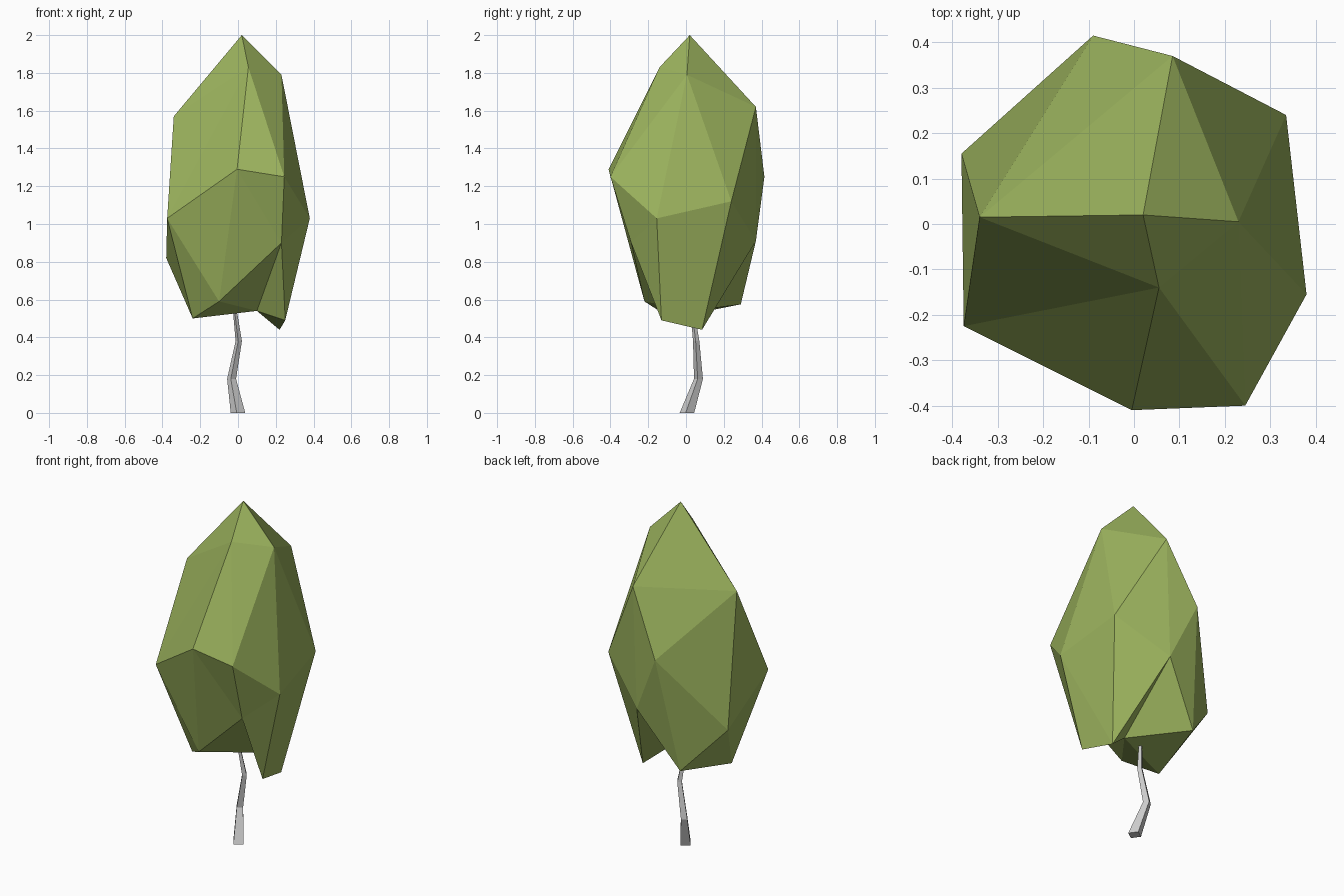
import bpy
import bmesh
from math import cos, sin, radians

if "Cube" in bpy.data.objects:
    bpy.data.objects.remove(bpy.data.objects["Cube"])


def finish(bm, name):
    bmesh.ops.recalc_face_normals(bm, faces=bm.faces)
    mesh = bpy.data.meshes.new(name)
    bm.to_mesh(mesh)
    bm.free()
    obj = bpy.data.objects.new(name, mesh)
    bpy.context.collection.objects.link(obj)
    return obj


# Crown: faceted leaf mass, corner points from the tip down to the hollow underside
corners = dict(
    A=(0.02, 0.02, 2.00), B=(0.055, -0.14, 1.83), C=(0.23, 0.005, 1.79),
    E=(0.085, 0.37, 1.62), D=(-0.34, 0.015, 1.57),
    F=(-0.005, -0.41, 1.29), G=(0.245, -0.40, 1.25), J=(-0.09, 0.415, 1.25),
    I=(0.335, 0.24, 1.12), H=(0.38, -0.155, 1.03), L=(-0.375, -0.225, 1.03),
    U=(0.06, 0.37, 0.91), N=(0.23, -0.29, 0.90), K=(-0.38, 0.155, 0.82),
    M=(-0.10, -0.22, 0.59), T=(-0.165, 0.29, 0.575), S=(0.10, 0.04, 0.54),
    R=(-0.24, -0.08, 0.50), P=(0.25, -0.13, 0.49), Q=(0.22, 0.085, 0.44))

bm = bmesh.new()
v = {key: bm.verts.new(co) for key, co in corners.items()}


def fan(hub, rim):
    for a, b in zip(rim, rim[1:]):
        bm.faces.new((v[hub], v[a], v[b]))


fan("A", "BCEDB")        # tip
fan("F", "BGNMLB")       # front bulge
fan("H", "CGNPQIC")      # right bulge
fan("J", "DEUTKD")       # back bulge
fan("I", "CEUQ")         # back right
fan("L", "BDKRM")        # left
fan("S", "NMRTUQPN")     # hollow underside
fan("B", "CG")           # gaps between the bulges
fan("K", "TR")
crown = finish(bm, "crown")

leaf = bpy.data.materials.new("leaf_green")
leaf.diffuse_color = (0.33, 0.45, 0.11, 1)
leaf.use_nodes = True
leaf.node_tree.nodes["Principled BSDF"].inputs["Base Color"].default_value = leaf.diffuse_color
crown.data.materials.append(leaf)

# Trunk: bent, tapering square tube (x, y, z, radius)
path = [(0.0, 0.005, 0.0, 0.039), (-0.034, 0.066, 0.18, 0.024),
        (0.004, 0.054, 0.38, 0.017), (-0.024, 0.026, 0.60, 0.008)]
bm = bmesh.new()
rings = []
for x, y, z, r in path:
    angles = [radians(-10 + 90 * i) for i in range(4)]
    rings.append([bm.verts.new((x + r * cos(a), y + r * sin(a), z)) for a in angles])
for low, high in zip(rings, rings[1:]):
    for i in range(4):
        j = (i + 1) % 4
        bm.faces.new((low[i], low[j], high[j], high[i]))
bm.faces.new(rings[0])
bm.faces.new(rings[-1])
finish(bm, "trunk")
